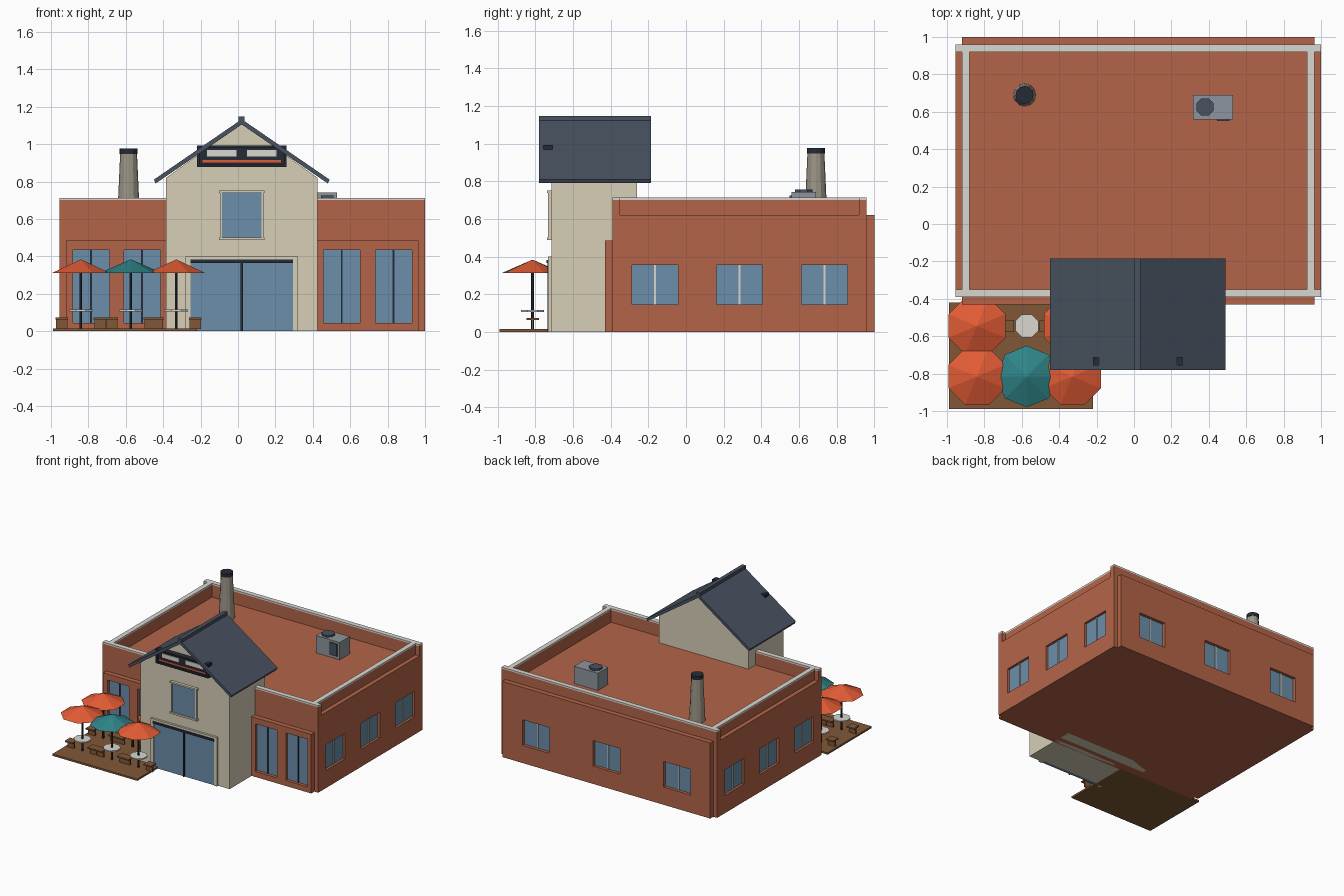
import bpy, bmesh, math
from mathutils import Matrix

if "Cube" in bpy.data.objects:
    bpy.data.objects.remove(bpy.data.objects["Cube"])

def mat(name, r, g, b):
    m = bpy.data.materials.new(name)
    m.diffuse_color = [(c / 255) ** 2.2 for c in (r, g, b)] + [1]
    m.use_nodes = True
    m.node_tree.nodes["Principled BSDF"].inputs["Base Color"].default_value = m.diffuse_color
    return m

BRICK = mat("brick", 178, 100, 73)
CREAM = mat("cream", 214, 205, 182)
WHITE = mat("white_trim", 217, 214, 207)
GLASS = mat("glass", 106, 141, 168)
DARK = mat("dark_metal", 42, 47, 56)
SLATE = mat("slate", 74, 83, 96)
WOOD = mat("wood", 128, 88, 58)
ORANGE = mat("orange_canvas", 226, 92, 56)
TEAL = mat("teal_canvas", 50, 130, 134)
STONE = mat("chimney_stone", 155, 148, 134)
METAL = mat("unit_metal", 140, 148, 156)

def finish(name, bm, m):
    bmesh.ops.recalc_face_normals(bm, faces=bm.faces)
    me = bpy.data.meshes.new(name)
    bm.to_mesh(me)
    bm.free()
    me.materials.append(m)
    o = bpy.data.objects.new(name, me)
    bpy.context.collection.objects.link(o)
    return o

def box(name, x0, x1, y0, y1, z0, z1, m):
    bm = bmesh.new()
    bmesh.ops.create_cube(bm, size=1)
    for v in bm.verts:
        v.co = ((x0, x1)[v.co.x > 0], (y0, y1)[v.co.y > 0], (z0, z1)[v.co.z > 0])
    return finish(name, bm, m)

def cone(name, x, y, z0, z1, r0, r1, n, m, rot=0):
    bm = bmesh.new()
    bmesh.ops.create_cone(bm, cap_ends=True, segments=n, radius1=r0, radius2=r1, depth=z1 - z0,
                          matrix=Matrix.Translation((x, y, (z0 + z1) / 2)) @ Matrix.Rotation(rot, 4, 'Z'))
    return finish(name, bm, m)

def extrude_y(name, pts, y0, y1, m):
    bm = bmesh.new()
    f = bm.faces.new([bm.verts.new((x, y0, z)) for x, z in pts])
    g = bmesh.ops.extrude_face_region(bm, geom=[f])['geom']
    bmesh.ops.translate(bm, vec=(0, y1 - y0, 0), verts=[v for v in g if isinstance(v, bmesh.types.BMVert)])
    return finish(name, bm, m)

def slab(name, axis, a0, a1, d0, d1, z0, z1, m):
    # box along x or y (axis), with depth d0..d1 on the other axis
    d0, d1 = sorted((d0, d1))
    if axis == 'x':
        return box(name, a0, a1, d0, d1, z0, z1, m)
    return box(name, d0, d1, a0, a1, z0, z1, m)

def panel(side, axis, a0, a1, inner, outer, top, centres, w, z0, z1, bar):
    # projecting wall panel with recessed windows
    wall = slab(side + "_wall_panel", axis, a0, a1, inner, outer, 0, top, BRICK)
    s = 1 if outer > inner else -1
    for i, c in enumerate(centres):
        cut = slab("cutter", axis, c - w / 2, c + w / 2, inner - s * .02, outer + s * .02, z0, z1, BRICK)
        md = wall.modifiers.new("opening", 'BOOLEAN')
        md.operation, md.object, md.solver = 'DIFFERENCE', cut, 'EXACT'
        bpy.context.view_layer.objects.active = wall
        bpy.ops.object.modifier_apply(modifier=md.name)
        bpy.data.objects.remove(cut)
        slab(f"{side}_window_{i}", axis, c - w / 2, c + w / 2, inner - s * .01, inner + s * .015, z0, z1, GLASS)
        slab(f"{side}_mullion_{i}", axis, c - .005, c + .005, inner, inner + s * .022, z0, z1, bar)

# Main block: core with flat roof, parapet walls and coping
box("roof_core", -.9, .94, -.37, .94, 0, .6, BRICK)
for n, y0, y1 in (("front", -.39, -.35), ("back", .92, .96)):
    box(n + "_wall", -.955, 1, y0, y1, 0, .7, BRICK)
    box(n + "_coping", -.955, 1, y0, y1, .7, .713, WHITE)
for n, x0, x1 in (("left", -.92, -.88), ("right", .925, .965)):
    box(n + "_wall", x0, x1, -.35, .92, 0, .7, BRICK)
    box(n + "_coping", x0, x1, -.35, .92, .7, .713, WHITE)

panel("front", 'x', -.92, .965, -.39, -.43, .485, (-.785, -.513, .555, .832), .195, .045, .435, DARK)
panel("back", 'x', -.92, .965, .96, 1, .62, (-.62, .02, .66), .245, .145, .355, WHITE)
panel("right", 'y', -.36, .93, .965, 1, .62, (-.165, .285, .735), .245, .145, .355, WHITE)
panel("left", 'y', -.36, .93, -.92, -.955, .62, (-.165, .285, .735), .245, .145, .355, WHITE)

# Entrance tower with gable roof
CX = .02
extrude_y("tower", [(CX - .405, 0), (CX + .405, 0), (CX + .405, .82), (CX, 1.11), (CX - .405, .82)], -.715, -.26, CREAM)
extrude_y("gable_roof", [(CX - .47, .81), (CX, 1.133), (CX + .47, .81), (CX + .46, .79),
                         (CX, 1.105), (CX - .46, .79)], -.78, -.185, SLATE)
box("ridge_cap", CX - .016, CX + .016, -.78, -.185, 1.12, 1.148, SLATE)

# Blank sign board under the gable
box("sign_board", CX - .24, CX + .24, -.745, -.71, .878, .993, DARK)
for s in (-1, 1):
    box("sign_panel", *sorted((CX + s * .028, CX + s * .186)), -.75, -.74, .935, .968, WHITE)
    box("sign_side_rim", *sorted((CX + s * .225, CX + s * .24)), -.757, -.74, .878, .993, DARK)
for z in (.878, .981):
    box("sign_rim", CX - .225, CX + .225, -.757, -.74, z, z + .012, DARK)
box("sign_stripe", CX - .21, CX + .21, -.75, -.74, .903, .914, ORANGE)

# Upper window
box("upper_window", CX - .105, CX + .105, -.728, -.7, .5, .74, GLASS)
for z in (.488, .738):
    box("window_ledge", CX - .122, CX + .122, -.738, -.71, z, z + .013, CREAM)
for s in (-1, 1):
    box("window_jamb", *sorted((CX + s * .105, CX + s * .115)), -.733, -.71, .5, .74, CREAM)

# Entrance doors
box("doors", CX - .275, CX + .275, -.725, -.7, 0, .367, GLASS)
box("door_mullion", CX - .006, CX + .006, -.735, -.71, 0, .367, DARK)
box("door_head", CX - .275, CX + .275, -.74, -.71, .365, .382, DARK)
box("door_lintel", CX - .3, CX + .3, -.732, -.71, .382, .4, CREAM)
for s in (-1, 1):
    box("door_jamb", *sorted((CX + s * .275, CX + s * .3)), -.732, -.71, 0, .382, CREAM)

# Chimney
cone("chimney", -.585, .69, .595, .95, .061, .045, 12, STONE)
cone("chimney_cap", -.585, .69, .948, .977, .048, .048, 12, DARK)

# Rooftop air unit
box("air_unit", .315, .53, .56, .69, .595, .742, METAL)
cone("air_unit_fan", .38, .625, .74, .757, .05, .05, 8, SLATE, math.pi / 8)
box("air_unit_vent", .445, .51, .55, .565, .625, .725, SLATE)

# Patio deck with tables, stools and parasols
box("deck", -.99, -.22, -.99, -.42, 0, .015, WOOD)
canvas = {(0, 0): ORANGE, (1, 0): TEAL, (2, 0): ORANGE, (0, 1): ORANGE, (2, 1): ORANGE}
for i, x in enumerate((-.84, -.573, -.33)):
    for j, y in enumerate((-.815, -.545)):
        cone("table_top", x, y, .105, .115, .067, .067, 8, WHITE, math.pi / 8)
        c = canvas.get((i, j))
        cone("table_pole", x, y, .01, .36 if c else .108, .008, .008, 6, DARK)
        if c:
            cone("parasol", x, y, .312, .382, .165, .004, 8, c, 0 if c is TEAL else math.pi / 8)
        for s in (-1, 1):
            sx = x + s * .102
            box("stool_seat", sx - .034, sx + .034, y - .033, y + .033, .062, .073, WOOD)
            box("stool_leg", sx - .03, sx + .03, y - .006, y + .006, .012, .064, WOOD)
